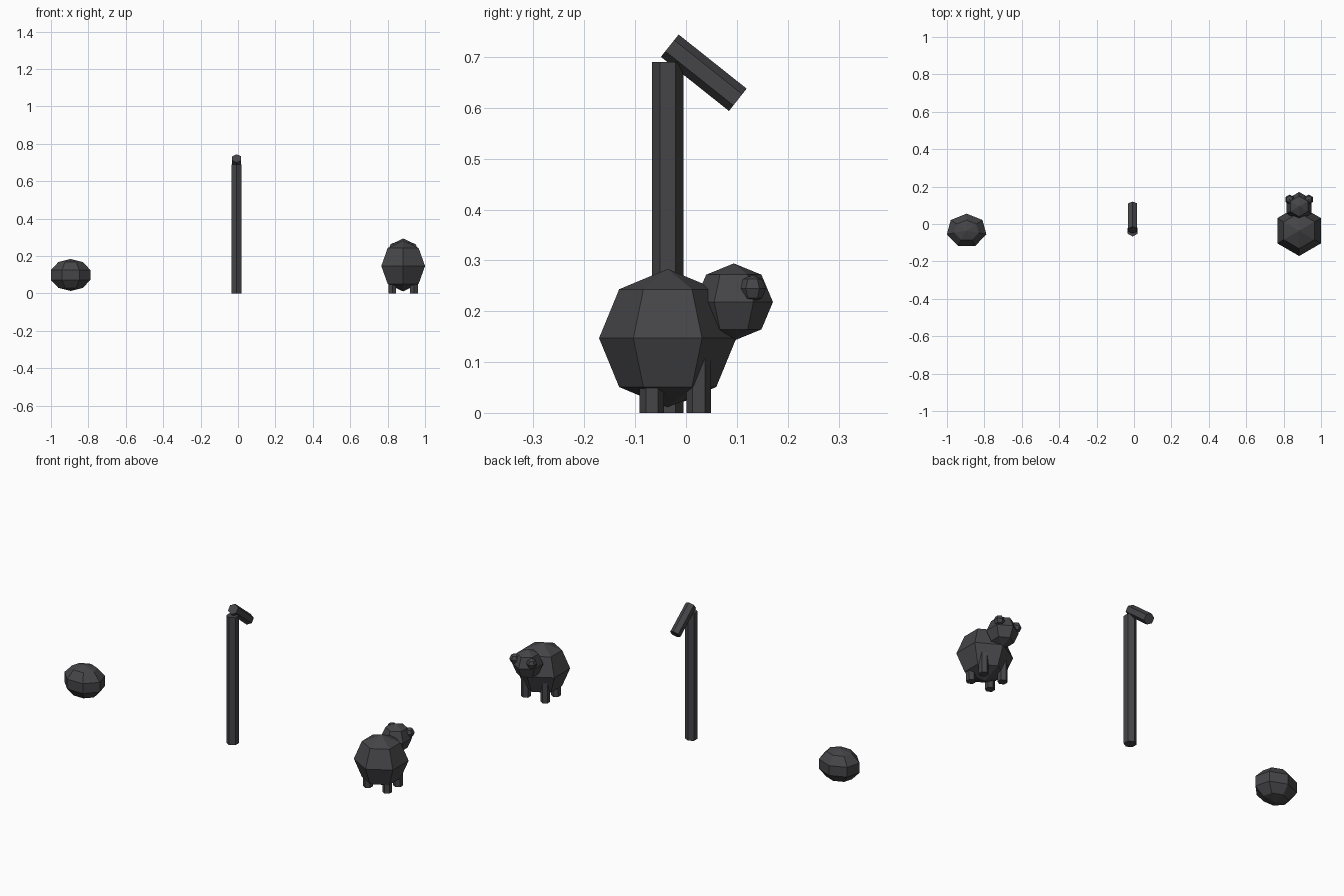
import bpy
import math

if "Cube" in bpy.data.objects:
    bpy.data.objects.remove(bpy.data.objects["Cube"])

charcoal = bpy.data.materials.new("charcoal")
charcoal.diffuse_color = (0.06, 0.06, 0.065, 1)
charcoal.use_nodes = True
charcoal.node_tree.nodes["Principled BSDF"].inputs["Base Color"].default_value = charcoal.diffuse_color


def finish(name):
    obj = bpy.context.object
    obj.name = name
    obj.data.materials.append(charcoal)
    return obj


def ball(name, loc, radii, sides=6, rings=4):
    bpy.ops.mesh.primitive_uv_sphere_add(segments=sides, ring_count=rings, radius=1, location=loc)
    obj = finish(name)
    obj.scale = radii
    return obj


def rod(name, loc, radius, length, tilt=0):
    bpy.ops.mesh.primitive_cylinder_add(vertices=6, radius=radius, depth=length,
                                        location=loc, rotation=(tilt, 0, 0))
    return finish(name)


# Faceted rock on the left
ball("rock", (-0.895, -0.035, 0.099), (0.114, 0.095, 0.0855), 7, 5)

# Bent post in the middle
rod("post", (-0.007, -0.036, 0.345), 0.031, 0.69)
rod("post_arm", (-0.007, 0.035, 0.669), 0.028, 0.171, -math.radians(128.5))

# Small round animal on the right
ax = 0.883
ball("animal_body", (ax, -0.036, 0.147), (0.135, 0.135, 0.136))
ball("animal_head", (ax, 0.094, 0.218), (0.077, 0.077, 0.076))
for side, label in ((-1, "left"), (1, "right")):
    ball(f"{label}_ear", (ax + side * 0.051, 0.131, 0.2445), (0.0265, 0.0265, 0.0265))
    for y, end in ((-0.067, "rear"), (0.025, "front")):
        rod(f"{label}_{end}_leg", (ax + side * 0.058, y, 0.06), 0.024, 0.12)
